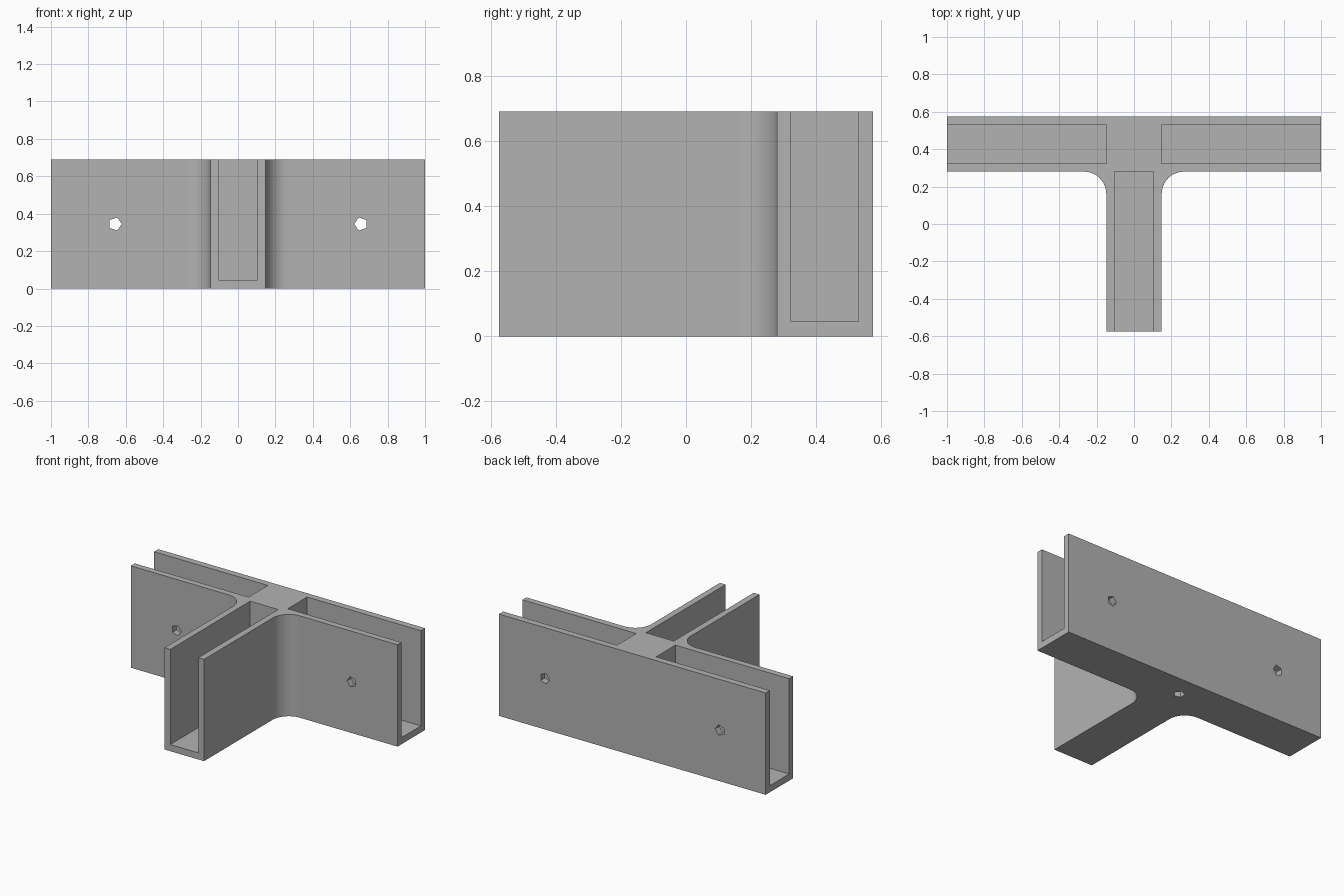
import bpy
import bmesh
from math import sin, cos, pi
from mathutils import Matrix, Vector

cube = bpy.data.objects.get("Cube")
if cube:
    bpy.data.objects.remove(cube, do_unlink=True)

HEIGHT, WALL = 0.69, 0.045
HALF_LEG, FILLET = 0.148, 0.12
FRONT, BACK, BAR_FRONT = -0.575, 0.575, 0.28
HOLE_R, HOLE_Z = 0.036, 0.345
STEPS = 12

grey = bpy.data.materials.new("plain grey")
grey.use_nodes = True
grey.diffuse_color = (0.45, 0.45, 0.45, 1)
grey.node_tree.nodes["Principled BSDF"].inputs["Base Color"].default_value = grey.diffuse_color


def make_object(name, bm):
    bmesh.ops.recalc_face_normals(bm, faces=bm.faces)
    mesh = bpy.data.meshes.new(name)
    bm.to_mesh(mesh)
    bm.free()
    mesh.materials.append(grey)
    obj = bpy.data.objects.new(name, mesh)
    bpy.context.collection.objects.link(obj)
    return obj


def slot(name, x0, x1, y0, y1):
    """Open-topped channel cutter."""
    bm = bmesh.new()
    bmesh.ops.create_cube(bm, size=1)
    lo, hi = Vector((x0, y0, WALL)), Vector((x1, y1, HEIGHT + 0.1))
    for v in bm.verts:
        v.co = Vector([(lo[i] + hi[i]) / 2 + v.co[i] * (hi[i] - lo[i]) for i in range(3)])
    return make_object(name, bm)


def hole(name, centre, axis, point, length):
    """Five-sided hole cutter along axis, one corner towards point."""
    axis, point = Vector(axis), Vector(point)
    side = axis.cross(point)
    frame = Matrix((point, side, axis)).transposed().to_4x4()
    bm = bmesh.new()
    ring = [bm.verts.new((HOLE_R * cos(2 * pi * i / 5), HOLE_R * sin(2 * pi * i / 5), -length / 2))
            for i in range(5)]
    base = bm.faces.new(ring)
    ext = bmesh.ops.extrude_face_region(bm, geom=[base])
    top = [g for g in ext["geom"] if isinstance(g, bmesh.types.BMVert)]
    bmesh.ops.translate(bm, verts=top, vec=(0, 0, length))
    bm.transform(Matrix.Translation(centre) @ frame)
    return make_object(name, bm)


# T-shaped body with rounded inner corners
half = [(HALF_LEG, FRONT)]
for i in range(STEPS + 1):
    a = pi - (pi / 2) * i / STEPS
    half.append((HALF_LEG + FILLET + FILLET * cos(a), BAR_FRONT - FILLET + FILLET * sin(a)))
half += [(1, BAR_FRONT), (1, BACK)]
outline = half + [(-x, y) for x, y in reversed(half)]

bm = bmesh.new()
floor = bm.faces.new([bm.verts.new((x, y, 0)) for x, y in outline])
ext = bmesh.ops.extrude_face_region(bm, geom=[floor])
bmesh.ops.translate(bm, verts=[g for g in ext["geom"] if isinstance(g, bmesh.types.BMVert)],
                    vec=(0, 0, HEIGHT))
bm.normal_update()
for f in bm.faces:  # only the rounded corners are smooth
    f.smooth = abs(f.normal.x) > 0.01 and abs(f.normal.y) > 0.01
body = make_object("three_way_bracket", bm)

# Channels and bolt holes
bar_mid = (BAR_FRONT + BACK) / 2
cutters = [slot("leg_slot", -0.105, 0.105, FRONT - 0.1, BAR_FRONT),
           hole("leg_hole", (0, -0.232, HOLE_Z), (1, 0, 0), (0, 1, 0), 0.6),
           hole("base_hole", (0, bar_mid, 0), (0, 0, 1), (1, 0, 0), 0.7)]
for s, label in ((1, "left"), (-1, "right")):
    x0, x1 = sorted((s * 0.147, s * 1.1))
    cutters.append(slot(label + "_slot", x0, x1, BAR_FRONT + WALL - 0.002, BACK - WALL))
    cutters.append(hole(label + "_hole", (s * 0.657, bar_mid, HOLE_Z), (0, 1, 0), (-s, 0, 0), 0.6))

for c in cutters:
    c.hide_render = True
    mod = body.modifiers.new(c.name, "BOOLEAN")
    mod.operation = "DIFFERENCE"
    mod.solver = "EXACT"
    mod.object = c

# Bake the cuts and drop the cutters
bpy.context.view_layer.update()
baked = bpy.data.meshes.new_from_object(body.evaluated_get(bpy.context.evaluated_depsgraph_get()))
body.modifiers.clear()
body.data = baked
for c in cutters:
    bpy.data.objects.remove(c, do_unlink=True)
